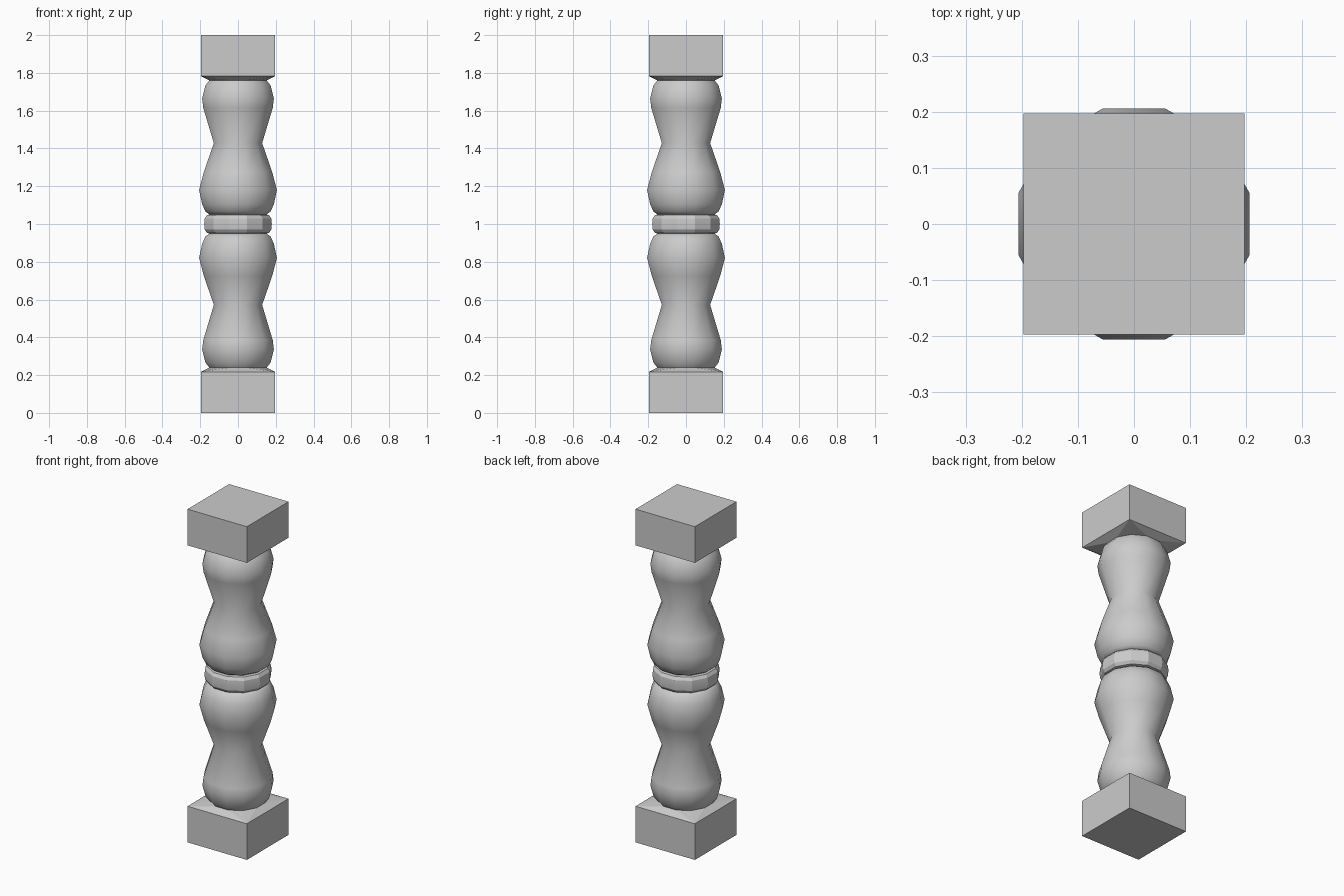
import bpy, bmesh, math
from mathutils import Matrix

if "Cube" in bpy.data.objects:
    bpy.data.objects.remove(bpy.data.objects["Cube"])

SIDES = 12
HALF = 0.197      # half width of the square blocks
K = 1 / math.cos(math.pi / SIDES)   # flat radius -> corner radius

mat = bpy.data.materials.new("light_grey")
mat.diffuse_color = (0.6, 0.6, 0.6, 1)
mat.use_nodes = True
mat.node_tree.nodes["Principled BSDF"].inputs["Base Color"].default_value = mat.diffuse_color


def ring(bm, r, z):
    # twelve-sided ring with flats facing the axes
    return [bm.verts.new((r * K * math.cos(a), r * K * math.sin(a), z))
            for a in (math.tau * (i + 0.5) / SIDES for i in range(SIDES))]


def finish(bm, name, smooth=None):
    bmesh.ops.recalc_face_normals(bm, faces=bm.faces[:])
    me = bpy.data.meshes.new(name)
    bm.to_mesh(me)
    bm.free()
    me.materials.append(mat)
    ob = bpy.data.objects.new(name, me)
    bpy.context.collection.objects.link(ob)
    if smooth:
        bpy.ops.object.select_all(action='DESELECT')
        ob.select_set(True)
        bpy.context.view_layer.objects.active = ob
        bpy.ops.object.shade_smooth_by_angle(angle=math.radians(smooth))
    return ob


def lathe(name, profile, smooth):
    bm = bmesh.new()
    rings = [ring(bm, r, z) for r, z in profile]
    for a, b in zip(rings, rings[1:]):
        for i in range(SIDES):
            j = (i + 1) % SIDES
            bm.faces.new((a[i], a[j], b[j], b[i]))
    bm.faces.new(rings[0][::-1])
    bm.faces.new(rings[-1])
    return finish(bm, name, smooth)


def block(name, flip):
    # square block whose inner face slopes in to the round turning
    bm = bmesh.new()
    for z in (0, 0.217):
        for x in (-HALF, HALF):
            for y in (-HALF, HALF):
                bm.verts.new((x, y, z))
    ring(bm, 0.152, 0.24)
    bmesh.ops.convex_hull(bm, input=bm.verts[:])
    if flip:
        bmesh.ops.transform(bm, verts=bm.verts[:],
                            matrix=Matrix.Translation((0, 0, 2)) @ Matrix.Diagonal((1, 1, -1, 1)))
    bmesh.ops.dissolve_limit(bm, angle_limit=0.01, verts=bm.verts[:], edges=bm.edges[:])
    finish(bm, name)


# lower vase, mirrored about mid height for the upper one
vase = [(0.150, 0.238), (0.172, 0.265), (0.190, 0.335), (0.184, 0.385),
        (0.128, 0.572), (0.181, 0.725), (0.206, 0.820), (0.190, 0.895),
        (0.172, 0.935), (0.150, 0.950)]

block("bottom_block", False)
block("top_block", True)
lathe("lower_turning", vase, 50)
lathe("upper_turning", [(r, 2 - z) for r, z in reversed(vase)], 50)

# middle collar
lathe("middle_collar", [(0.150, 0.949), (0.164, 0.953), (0.176, 0.970), (0.179, 1.0),
                        (0.176, 1.030), (0.164, 1.047), (0.150, 1.051)], 20)
